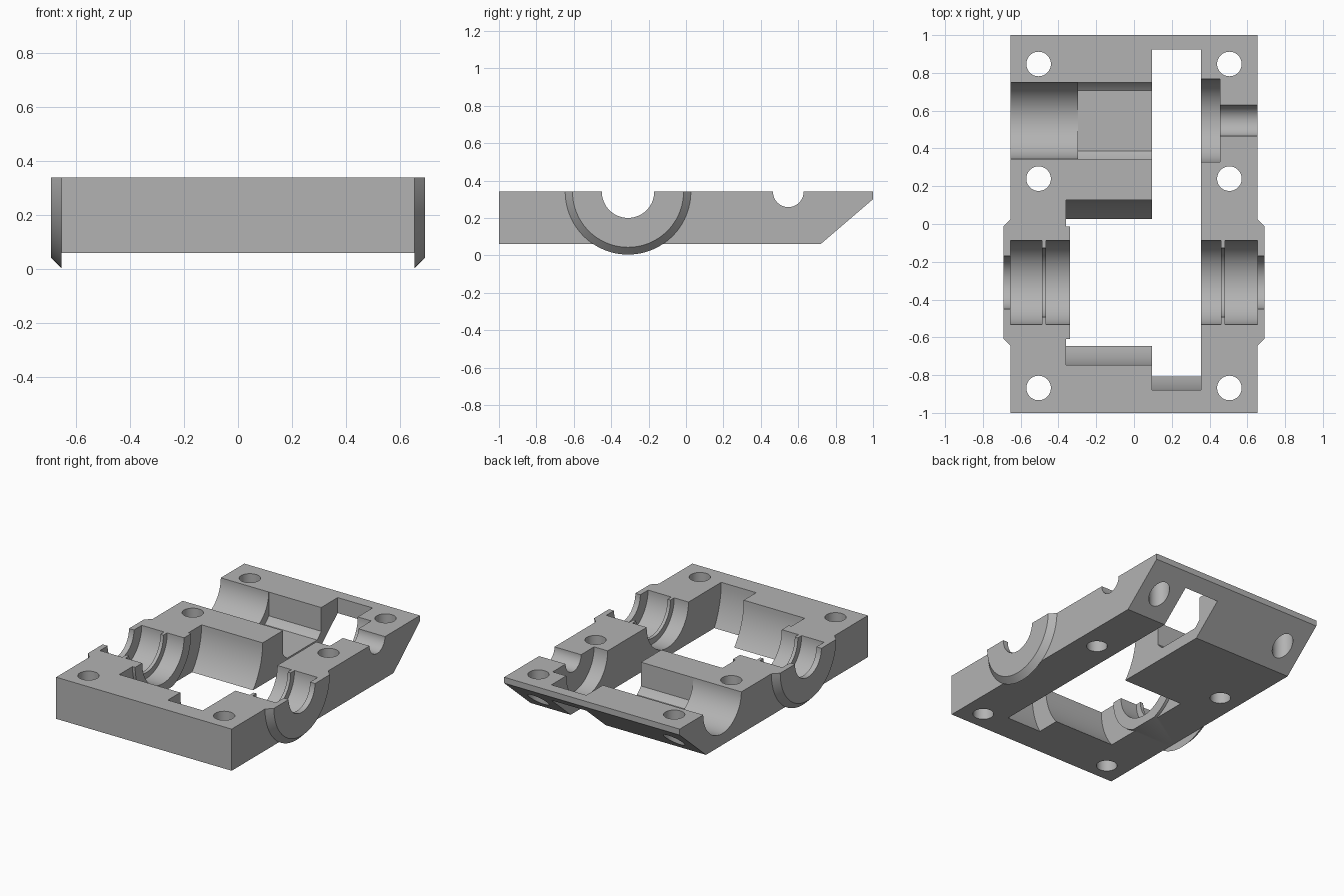
import bpy, bmesh, math
from mathutils import Matrix

old = bpy.data.objects.get("Cube")
if old:
    bpy.data.objects.remove(old, do_unlink=True)

TOP, BOTTOM = 0.34, 0.06       # split plane and underside
AXLE_Y, MOTOR_Y = -0.31, 0.547  # the two shaft lines, both along x

grey = bpy.data.materials.new("light grey")
grey.use_nodes = True
colour = (0.45, 0.45, 0.45, 1)
grey.diffuse_color = colour
grey.node_tree.nodes["Principled BSDF"].inputs["Base Color"].default_value = colour


def make(name, bm):
    bmesh.ops.recalc_face_normals(bm, faces=bm.faces)
    mesh = bpy.data.meshes.new(name)
    bm.to_mesh(mesh)
    bm.free()
    mesh.materials.append(grey)
    obj = bpy.data.objects.new(name, mesh)
    bpy.context.collection.objects.link(obj)
    return obj


def prism(name, section, x0, x1):
    """Extrude a (y, z) outline along x."""
    bm = bmesh.new()
    face = bm.faces.new([bm.verts.new((x0, y, z)) for y, z in section])
    new = bmesh.ops.extrude_face_region(bm, geom=[face])["geom"]
    bmesh.ops.translate(bm, vec=(x1 - x0, 0, 0),
                        verts=[v for v in new if isinstance(v, bmesh.types.BMVert)])
    return make(name, bm)


def block(name, x0, x1, y0, y1, z0, z1):
    return prism(name, [(y0, z0), (y1, z0), (y1, z1), (y0, z1)], x0, x1)


def lathe(name, profile, y, steps=96):
    """Revolve (x, radius) points about a shaft line lying on the split plane."""
    bm = bmesh.new()
    rings = []
    for k in range(steps):
        a = 2 * math.pi * k / steps
        rings.append([bm.verts.new((x, y + r * math.cos(a), TOP + r * math.sin(a)))
                      for x, r in profile])
    for k, ring in enumerate(rings):
        after = rings[(k + 1) % steps]
        for i in range(len(profile) - 1):
            bm.faces.new((ring[i], ring[i + 1], after[i + 1], after[i]))
    for end in (0, -1):
        bm.faces.new([ring[end] for ring in rings])
    return make(name, bm)


def combine(target, tool, operation="DIFFERENCE"):
    mod = target.modifiers.new("cut", "BOOLEAN")
    mod.operation, mod.solver, mod.object = operation, "EXACT", tool
    bpy.context.view_layer.objects.active = target
    bpy.ops.object.modifier_apply(modifier=mod.name)
    bpy.data.objects.remove(tool, do_unlink=True)


# Main block with sloped underside at the back, left tall until trimmed
body = prism("gearbox_lower_housing",
             [(-1, BOTTOM), (0.72, BOTTOM), (1, 0.30), (1, 0.6), (-1, 0.6)], -0.653, 0.653)

# Tapered outer bosses around the axle
for s in (-1, 1):
    boss = [(s * 0.6, 0.25), (s * 0.653, 0.25), (s * 0.653, 0.336), (s * 0.692, 0.297)]
    combine(body, lathe("axle_boss", boss, AXLE_Y), "UNION")

# Trim everything to the split plane
combine(body, block("trim", -1, 1, -1.2, 1.2, TOP, 1))

# Gear clearance, leaving a thin raised collar on the inner left wall
combine(body, lathe("gear_clearance", [(-0.34, 0.2975), (-0.36, 0.2975), (-0.36, 0.4375),
                                       (0.094, 0.4375), (0.094, 0.57), (0.354, 0.57)], AXLE_Y))
combine(body, block("pinion_slot", 0.094, 0.354, AXLE_Y, 0.925, -0.2, 0.6))

# Bearing seats with a narrow rib between, and a smaller axle opening outside
for s, rib_in, rib_out in ((-1, 0.465, 0.488), (1, 0.46, 0.482)):
    seat = [(0.3, 0.222), (rib_in, 0.222), (rib_in, 0.182), (rib_out, 0.182),
            (rib_out, 0.222), (0.655, 0.222), (0.655, 0.14), (0.75, 0.14)]
    combine(body, lathe("bearing_seat", [(s * x, r) for x, r in seat], AXLE_Y))

# Round motor bore, then the flat-bottomed gearhead pocket
HALF = 0.2025
combine(body, lathe("motor_bore", [(-0.8, HALF), (-0.295, HALF)], MOTOR_Y))
R = 0.258
a0, a1 = math.acos(HALF / R), math.asin(HALF / R)
arc = [(R * math.cos(a), TOP - R * math.sin(a))
       for a in (a0 + (a1 - a0) * i / 10 for i in range(11))]
side = [(HALF, 0.6)] + arc
section = [(MOTOR_Y + y, z) for y, z in side]
section += [(MOTOR_Y - y, z) for y, z in reversed(side)]
combine(body, prism("gearhead_pocket", section, -0.296, 0.15))

# Output shaft bearing recess and shaft opening
combine(body, lathe("shaft_recess", [(0.3, 0.22), (0.455, 0.22), (0.455, 0.082), (0.8, 0.082)],
                    MOTOR_Y))

# Screw holes
for s in (-1, 1):
    for y in (-0.868, 0.24, 0.847):
        bm = bmesh.new()
        bmesh.ops.create_cone(bm, cap_ends=True, segments=48, radius1=0.065, radius2=0.065,
                              depth=2, matrix=Matrix.Translation((s * 0.505, y, 0)))
        combine(body, make("screw_hole", bm))

bpy.ops.object.select_all(action="DESELECT")
body.select_set(True)
bpy.context.view_layer.objects.active = body
bpy.ops.object.shade_smooth_by_angle(angle=math.radians(25))
